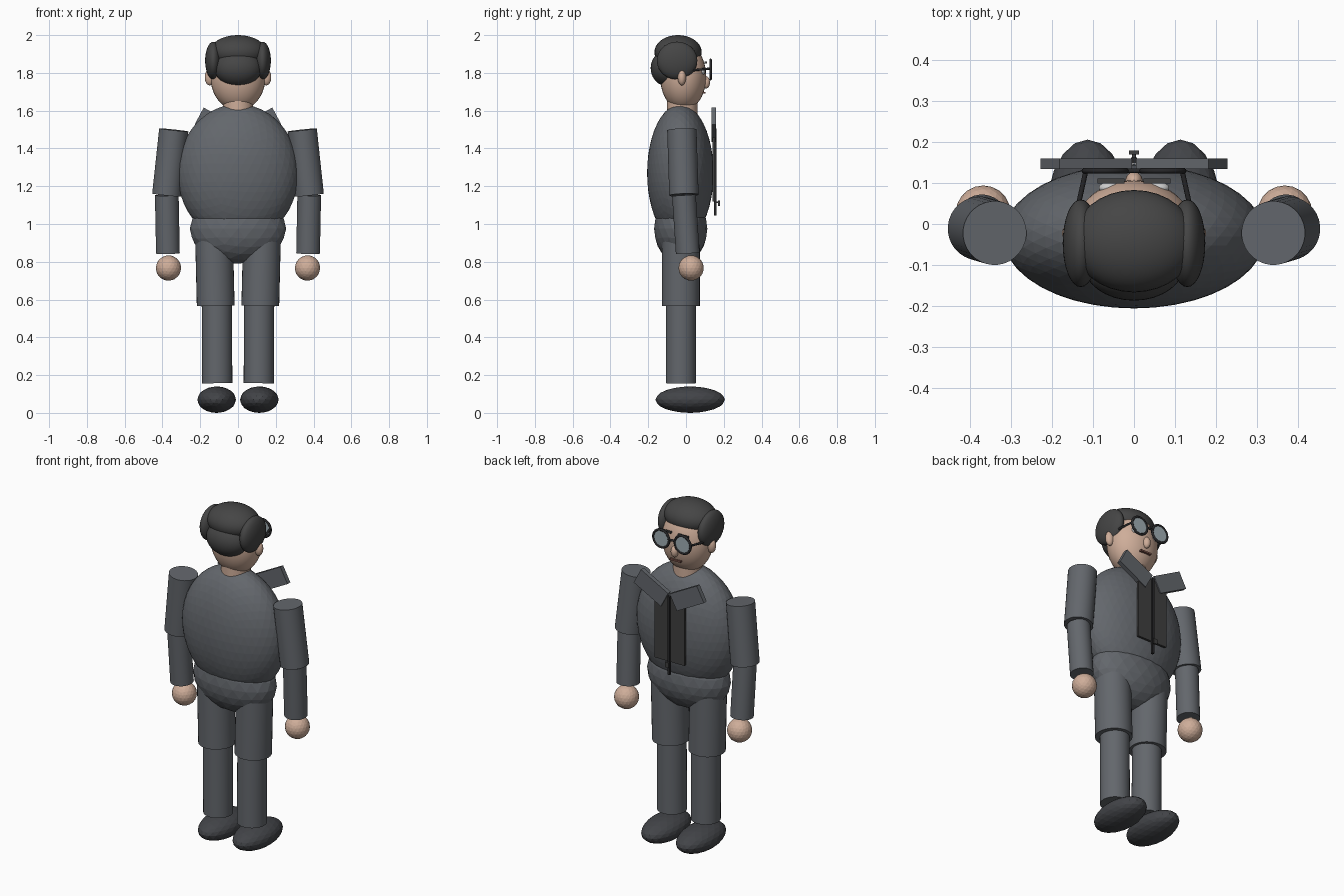
import bpy
from math import radians, pi
from mathutils import Vector

if "Cube" in bpy.data.objects:
    bpy.data.objects.remove(bpy.data.objects["Cube"])


def material(name, rgb):
    m = bpy.data.materials.new(name)
    m.diffuse_color = (*rgb, 1)
    m.use_nodes = True
    m.node_tree.nodes["Principled BSDF"].inputs["Base Color"].default_value = m.diffuse_color
    return m


SUIT = material("suit", (0.125, 0.135, 0.15))
PANEL = material("panel", (0.05, 0.05, 0.05))
HAIR = material("hair", (0.06, 0.06, 0.06))
SHOE = material("shoe", (0.055, 0.058, 0.065))
SKIN = material("skin", (0.62, 0.42, 0.32))
BLACK = material("black", (0.02, 0.02, 0.022))
WHITE = material("white", (0.85, 0.85, 0.83))
GLASS = material("glass", (0.35, 0.42, 0.45))
LIP = material("lip", (0.2, 0.09, 0.07))


def finish(name, mat, smooth=None):
    ob = bpy.context.object
    ob.name = name
    ob.data.materials.append(mat)
    if smooth:
        bpy.ops.object.shade_smooth_by_angle(angle=radians(smooth))
    return ob


def faceted(name, loc, radii, mat, level=3):
    bpy.ops.mesh.primitive_ico_sphere_add(subdivisions=level, radius=1, location=loc)
    bpy.context.object.scale = radii
    return finish(name, mat)


def ball(name, loc, radii, mat):
    bpy.ops.mesh.primitive_uv_sphere_add(segments=32, ring_count=20, radius=1, location=loc)
    bpy.context.object.scale = radii
    return finish(name, mat, 60)


def rod(name, a, b, r, mat, sides=32):
    a, b = Vector(a), Vector(b)
    d = b - a
    bpy.ops.mesh.primitive_cylinder_add(vertices=sides, radius=r, depth=d.length, location=(a + b) / 2)
    bpy.context.object.rotation_euler = d.to_track_quat('Z', 'Y').to_euler()
    return finish(name, mat, 40)


def box(name, loc, size, mat, tilt=0):
    bpy.ops.mesh.primitive_cube_add(size=1, location=loc, rotation=(0, tilt, 0))
    bpy.context.object.scale = size
    return finish(name, mat)


# body
faceted("torso", (0, -0.03, 1.27), (0.32, 0.176, 0.365), SUIT, 4)
faceted("pelvis", (0, -0.028, 0.975), (0.255, 0.141, 0.185), SUIT)
rod("neck", (0, -0.02, 1.54), (0, -0.02, 1.68), 0.08, SKIN)

# head and hair
ball("head", (0, -0.015, 1.78), (0.146, 0.122, 0.18), SKIN)
ball("hair_top", (0, -0.042, 1.91), (0.15, 0.125, 0.09), HAIR)
ball("hair_back", (0, -0.095, 1.825), (0.125, 0.092, 0.097), HAIR)
ball("nose", (0, 0.105, 1.75), (0.021, 0.022, 0.033), SKIN)
box("mouth", (0, 0.094, 1.695), (0.07, 0.016, 0.01), LIP)

# jacket front
box("zip", (0, 0.155, 1.275), (0.014, 0.014, 0.46), BLACK)
box("zip_pull", (0, 0.175, 1.11), (0.024, 0.01, 0.03), PANEL)
rod("zip_pull_pin", (0, 0.155, 1.115), (0, 0.175, 1.115), 0.005, PANEL, 12)

# glasses bridge
rod("glasses_bridge", (-0.022, 0.13, 1.825), (0.022, 0.13, 1.825), 0.006, BLACK, 12)

# paired parts
for side, s in (("left", -1), ("right", 1)):
    elbow = (s * 0.377, -0.011, 1.153)
    rod(side + "_upper_arm", (s * 0.34, -0.022, 1.498), elbow, 0.078, SUIT)
    rod(side + "_forearm", elbow, (s * 0.371, 0.009, 0.845), 0.063, SUIT)
    faceted(side + "_hand", (s * 0.368, 0.027, 0.767), (0.067,) * 3, SKIN)

    rod(side + "_thigh", (s * 0.127, -0.027, 0.94), (s * 0.118, -0.027, 0.567), 0.1, SUIT)
    rod(side + "_shin", (s * 0.112, -0.027, 0.58), (s * 0.11, -0.027, 0.157), 0.08, SUIT)
    faceted(side + "_shoe", (s * 0.113, 0.022, 0.07), (0.102, 0.184, 0.07), SHOE)

    # collar flap and front panel
    box(side + "_collar", (s * 0.117, 0.147, 1.525), (0.2, 0.026, 0.1), SUIT, -s * radians(28))
    box(side + "_panel", (s * 0.052, 0.147, 1.31), (0.09, 0.013, 0.38), PANEL)

    # hair, ear and facial features
    ball(side + "_hair", (s * 0.13, -0.047, 1.865), (0.044, 0.107, 0.1), HAIR)
    ball(side + "_ear", (s * 0.15, -0.022, 1.777), (0.026, 0.022, 0.043), SKIN)
    ball(side + "_eye", (s * 0.06, 0.088, 1.81), (0.026, 0.014, 0.02), WHITE)
    ball(side + "_pupil", (s * 0.06, 0.1, 1.81), (0.009, 0.006, 0.01), BLACK)
    box(side + "_brow", (s * 0.056, 0.105, 1.855), (0.066, 0.012, 0.011), HAIR)

    # glasses
    c = (s * 0.07, 0.13, 1.818)
    bpy.ops.mesh.primitive_torus_add(location=c, rotation=(pi / 2, 0, 0), major_radius=0.051,
                                     minor_radius=0.007, major_segments=36, minor_segments=10)
    finish(side + "_glasses_rim", BLACK, 60)
    rod(side + "_lens", (c[0], 0.127, c[2]), (c[0], 0.133, c[2]), 0.049, GLASS)
    rod(side + "_temple", (s * 0.118, 0.128, 1.823), (s * 0.146, 0.0, 1.81), 0.006, BLACK, 12)
